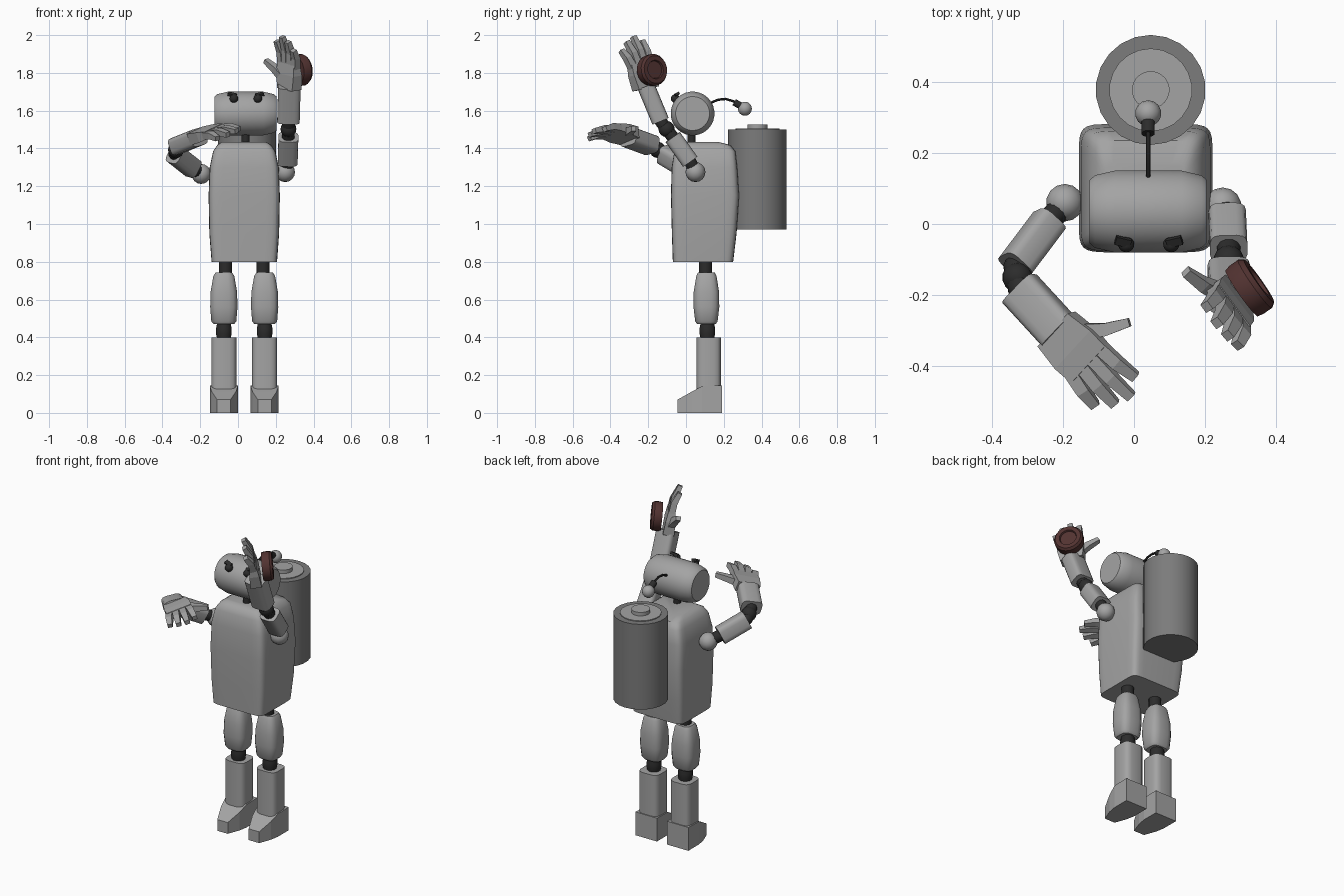
import bpy, bmesh, math
from mathutils import Vector as V

if "Cube" in bpy.data.objects:
    bpy.data.objects.remove(bpy.data.objects["Cube"])


def material(name, r, g, b):
    m = bpy.data.materials.new(name)
    m.diffuse_color = (r, g, b, 1)
    m.use_nodes = True
    m.node_tree.nodes["Principled BSDF"].inputs["Base Color"].default_value = m.diffuse_color
    return m


GREY = material("light_grey", 0.37, 0.37, 0.37)
MID = material("mid_grey", 0.2, 0.2, 0.2)
DARK = material("dark_rubber", 0.025, 0.025, 0.025)
BROWN = material("dark_brown_red", 0.085, 0.033, 0.031)


def finish(name, bm, mat, smooth=35):
    bmesh.ops.recalc_face_normals(bm, faces=bm.faces[:])
    me = bpy.data.meshes.new(name)
    bm.to_mesh(me)
    bm.free()
    me.materials.append(mat)
    ob = bpy.data.objects.new(name, me)
    bpy.context.collection.objects.link(ob)
    if smooth:
        bpy.ops.object.select_all(action='DESELECT')
        ob.select_set(True)
        bpy.context.view_layer.objects.active = ob
        bpy.ops.object.shade_smooth_by_angle(angle=math.radians(smooth))
    return ob


def loft(name, path, sizes, mat, n=16, e=1.0, hint=(1, 0, 0), axis=None, smooth=35):
    """Skin superellipse rings (half sizes along hint and across it) along a path."""
    path = [V(p) for p in path]
    sizes = [(s, s) if isinstance(s, (int, float)) else s for s in sizes]
    bm = bmesh.new()
    rings = []
    for i, (p, (hu, hv)) in enumerate(zip(path, sizes)):
        t = V(axis) if axis else path[min(i + 1, len(path) - 1)] - path[max(i - 1, 0)]
        t.normalize()
        u = V(hint)
        u = (u - t * u.dot(t)).normalized()
        v = t.cross(u)
        ring = []
        for k in range(n):
            a = 2 * math.pi * (k + 0.5) / n
            c, s = math.cos(a), math.sin(a)
            ring.append(bm.verts.new(p + u * math.copysign(abs(c) ** e, c) * hu
                                     + v * math.copysign(abs(s) ** e, s) * hv))
        rings.append(ring)
    for a, b in zip(rings, rings[1:]):
        for k in range(n):
            j = (k + 1) % n
            bm.faces.new((a[k], a[j], b[j], b[k]))
    bm.faces.new(rings[0][::-1])
    bm.faces.new(rings[-1])
    return finish(name, bm, mat, smooth)


def ball(name, c, r, mat, seg=14):
    bm = bmesh.new()
    bmesh.ops.create_uvsphere(bm, u_segments=seg, v_segments=seg // 2 + 1, radius=r)
    bmesh.ops.translate(bm, vec=V(c), verts=bm.verts[:])
    return finish(name, bm, mat)


def box(name, path, sizes, mat, hint, axis=None):
    return loft(name, path, sizes, mat, n=4, e=0, hint=hint, axis=axis, smooth=0)


# Torso: z, x range, y range
torso = [(0.80, -0.14, 0.207, -0.07, 0.25), (0.95, -0.152, 0.218, -0.075, 0.268),
         (1.15, -0.156, 0.222, -0.08, 0.282), (1.30, -0.15, 0.216, -0.076, 0.272),
         (1.385, -0.132, 0.198, -0.062, 0.262), (1.418, -0.11, 0.176, -0.045, 0.235),
         (1.435, -0.085, 0.15, -0.015, 0.17)]
loft("torso", [((a + b) / 2, (c + d) / 2, z) for z, a, b, c, d in torso],
     [((b - a) / 2, (d - c) / 2) for z, a, b, c, d in torso], GREY, n=28, e=0.22, axis=(0, 0, 1))

# Head barrel, neck, eyes and brows
loft("neck", [(0.04, 0.03, 1.42), (0.04, 0.03, 1.5)], [0.022] * 2, DARK, n=12)
loft("head", [(x, 0.035, 1.585) for x in (-0.125, -0.11, -0.055, 0.135, 0.19, 0.205)],
     [0.09, 0.103, 0.116, 0.116, 0.103, 0.09], GREY, n=28, hint=(0, 1, 0))
for side, x in (("right", -0.022), ("left", 0.105)):
    s = -1 if side == "right" else 1
    ball(side + "_eye", (x, -0.057, 1.664), 0.023, DARK)
    box(side + "_brow", [(x - s * 0.012, -0.055, 1.68), (x + s * 0.03, -0.045, 1.69)],
        [(0.012, 0.007)] * 2, DARK, (0, 1, 0.5))

# Antenna
loft("antenna_cable", [(0.04, 0.12, 1.637), (0.04, 0.17, 1.658), (0.04, 0.21, 1.662),
                       (0.04, 0.25, 1.65), (0.04, 0.285, 1.63)], [0.007] * 5, DARK, n=8)
loft("antenna_socket", [(0.04, 0.255, 1.645), (0.04, 0.295, 1.622)], [0.019] * 2, DARK, n=12)
ball("antenna_ball", (0.04, 0.312, 1.61), 0.037, GREY)

# Battery pack
cx, cy = 0.047, 0.378
loft("battery_shell", [(cx, cy, 0.97), (cx, cy, 1.5)], [0.155] * 2, MID, n=22)
loft("battery_cap", [(cx, cy, 1.497), (cx, cy, 1.505)], [0.117] * 2, GREY, n=22)
loft("battery_terminal", [(cx, cy, 1.5), (cx, cy, 1.527)], [0.053] * 2, GREY, n=22)

# Legs
for side, s in (("right", -1), ("left", 1)):
    mid = 0.033
    hx, lx = mid + s * 0.1, mid + s * 0.108
    loft(side + "_hip", [(hx, 0.103, 0.72), (hx, 0.103, 0.82)], [0.036] * 2, DARK, n=12)
    loft(side + "_thigh", [(lx, 0.108, z) for z in (0.47, 0.485, 0.56, 0.64, 0.725, 0.742)],
         [(0.055, 0.05), (0.067, 0.06), (0.073, 0.069), (0.071, 0.068),
          (0.056, 0.054), (0.045, 0.045)], GREY, n=16, e=0.6, axis=(0, 0, 1))
    loft(side + "_knee", [(lx, 0.113, z) for z in (0.38, 0.42, 0.445, 0.49)],
         [0.034, 0.043, 0.043, 0.034], DARK, n=12)
    loft(side + "_shin", [(lx, 0.12, 0.1), (lx, 0.12, 0.4)], [(0.067, 0.065)] * 2, GREY, n=16, e=0.5)
    foot = [(0.19, 0.074, 0.145), (0.085, 0.074, 0.142), (0.03, 0.064, 0.112), (-0.045, 0.036, 0.07)]
    box(side + "_foot", [(lx, y, h / 2) for y, w, h in foot],
        [(w, h / 2) for y, w, h in foot], GREY, (1, 0, 0), axis=(0, -1, 0))


def hand(side, origin, d, thumb_dir, flip):
    """Palm, four curled fingers and a thumb in a local frame."""
    d = V(d).normalized()
    l = V(thumb_dir)
    l = (l - d * l.dot(d)).normalized()
    n = d.cross(l) * flip

    def at(a, b, c):
        return V(origin) + l * a + n * b + d * c

    box(side + "_palm", [at(0, 0, -0.01), at(0, 0, 0.07), at(0, 0, 0.13)],
        [(0.066, 0.032), (0.077, 0.028), (0.074, 0.02)], GREY, l, axis=d)
    tips = ((-0.058, -0.085, 0.215), (-0.02, -0.04, 0.255), (0.018, 0.01, 0.275), (0.055, 0.06, 0.245))
    for i, (a0, a1, c) in enumerate(tips):
        box(f"{side}_finger_{i + 1}",
            [at(a0, 0, 0.11), at(a0 * 0.45 + a1 * 0.55, 0.006, 0.11 + (c - 0.11) * 0.55), at(a1, 0.03, c)],
            [(0.019, 0.019), (0.018, 0.018), (0.014, 0.013)], GREY, l)
    box(side + "_thumb", [at(0.045, 0.005, 0.045), at(0.095, 0.022, 0.09), at(0.158, 0.035, 0.125)],
        [(0.02, 0.022), (0.018, 0.018), (0.014, 0.012)], GREY, n)


def arm(side, shoulder, u0, u1, f0, f1, hint):
    """Shoulder ball, dark links, upper arm, elbow and forearm."""
    ball(side + "_shoulder", shoulder, 0.053, GREY)
    loft(side + "_shoulder_link", [shoulder, u0, V(u0).lerp(V(u1), 0.1)], [0.034] * 3, DARK, n=12)
    loft(side + "_upper_arm", [u0, u1], [(0.053, 0.047)] * 2, GREY, n=16, e=0.5, hint=hint)
    loft(side + "_elbow_link", [V(u1).lerp(V(u0), 0.1), u1, f0, V(f0).lerp(V(f1), 0.1)],
         [0.034] * 4, DARK, n=12)
    ball(side + "_elbow", V(u1).lerp(V(f0), 0.5), 0.043, DARK)
    loft(side + "_forearm", [f0, f1], [(0.06, 0.047)] * 2, GREY, n=16, e=0.45, hint=hint)


# Right arm reaches forward across the chest
arm("right", (-0.195, 0.06, 1.265), (-0.24, 0.008, 1.295), (-0.335, -0.118, 1.37),
    (-0.322, -0.183, 1.415), (-0.21, -0.305, 1.46), (0.7, 0.7, 0.2))
hand("right", (-0.212, -0.303, 1.468), (0.69, -0.71, 0.18), (0.65, 0.65, 0.3), -1)

# Left arm is raised
arm("left", (0.25, 0.05, 1.275), (0.263, 0.022, 1.33), (0.267, -0.07, 1.46),
    (0.267, -0.135, 1.545), (0.272, -0.212, 1.73), (1, 0, 0))
hand("left", (0.272, -0.215, 1.725), (-0.03, -0.2, 0.98), (-0.6, 0.8, 0.15), 1)

# Round disc on the back of the left hand
axis = V((0.81, 0.57, 0.1)).normalized()
centre = V((0.328, -0.178, 1.815))
loft("hand_disc", [centre + axis * t for t in (-0.03, -0.012, 0.016, 0.03, 0.03, 0.02)],
     [0.08, 0.084, 0.084, 0.074, 0.05, 0.046], BROWN, n=20, hint=(0, 0, 1), axis=axis)
